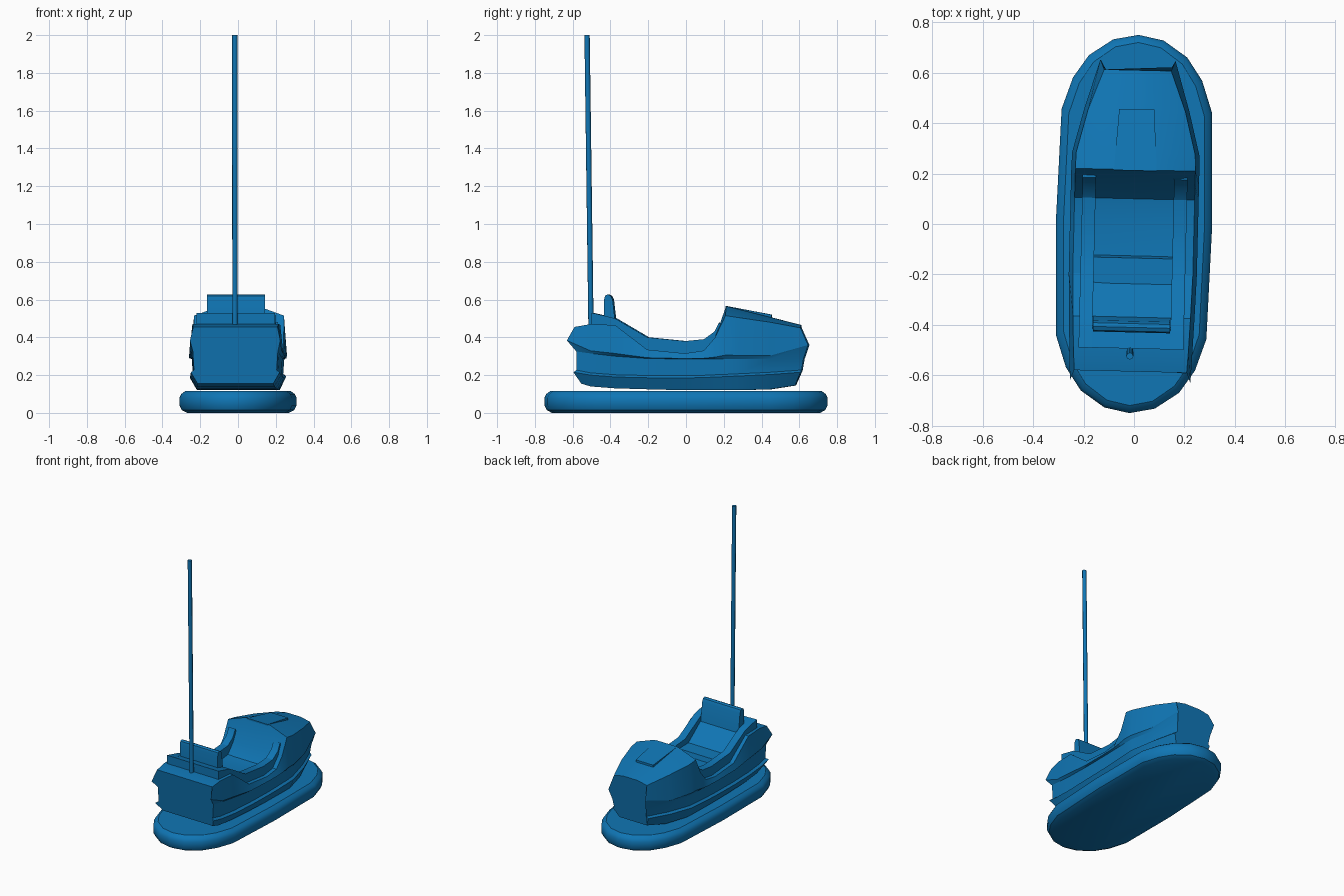
import bpy, bmesh, math
from mathutils import Matrix, Vector

cube = bpy.data.objects.get("Cube")
if cube:
    bpy.data.objects.remove(cube)

BLUE = (0.005, 0.18, 0.46, 1)
mat = bpy.data.materials.new("blue_paint")
mat.use_nodes = True
mat.diffuse_color = BLUE
mat.node_tree.nodes["Principled BSDF"].inputs["Base Color"].default_value = BLUE

# The whole vehicle is turned very slightly about its vertical axis
YAW = Matrix.Rotation(math.radians(-1.4), 4, 'Z')


def finish(name, bm, angle=30):
    bmesh.ops.transform(bm, matrix=YAW, verts=bm.verts)
    bmesh.ops.recalc_face_normals(bm, faces=bm.faces)
    mesh = bpy.data.meshes.new(name)
    bm.to_mesh(mesh)
    bm.free()
    mesh.materials.append(mat)
    mesh.shade_smooth()
    mesh.set_sharp_from_angle(angle=math.radians(angle))
    ob = bpy.data.objects.new(name, mesh)
    bpy.context.collection.objects.link(ob)
    return ob


def loft(name, rings, closed=True, angle=30):
    """Skin a list of equal-length rings and cap both ends."""
    bm = bmesh.new()
    rows = [[bm.verts.new(p) for p in ring] for ring in rings]
    n = len(rows[0])
    for a, b in zip(rows, rows[1:]):
        for i in range(n):
            j = (i + 1) % n
            bm.faces.new((a[i], a[j], b[j], b[i]))
    bm.faces.new(rows[0])
    bm.faces.new(rows[-1])
    return finish(name, bm, angle)


def prism(name, profile, x0, x1, front_scale=1):
    """Extrude a side profile of (y, z) points across x."""
    ymax = max(y for y, z in profile)
    def side(x):
        return [(x * (front_scale if y == ymax else 1), y, z) for y, z in profile]
    return loft(name, [side(x0), side(x1)])


# Rubber bumper: rounded outline stacked at several insets
quarter = [(0.31, 0), (0.298, 0.45), (0.256, 0.575), (0.195, 0.665), (0.1, 0.73), (0, 0.75)]
half = quarter + [(-x, y) for x, y in quarter[-2::-1]]
outline = half + [(-x, -y) for x, y in half[1:-1]]
rings = []
for inset, z in [(0.04, 0), (0.012, 0.015), (0, 0.04), (0, 0.08), (0.01, 0.1), (0.03, 0.115)]:
    rings.append([(x * (1 - inset / 0.31), y * (1 - inset / 0.75), z) for x, y in outline])
loft("bumper", rings, angle=35)

# Body shell: stations of y, half width, then heights of the
# underside, lower ridge, upper ridge, top edge and top centre
stations = [
    (-0.59, 0.235, 0.155, 0.215, 0.325, 0.455, 0.455),
    (-0.5, 0.24, 0.14, 0.2, 0.315, 0.47, 0.47),
    (-0.37, 0.245, 0.13, 0.19, 0.3, 0.465, 0.465),
    (-0.2, 0.25, 0.125, 0.186, 0.288, 0.335, 0.33),
    (0, 0.25, 0.12, 0.185, 0.285, 0.315, 0.31),
    (0.1, 0.25, 0.12, 0.187, 0.285, 0.33, 0.325),
    (0.16, 0.25, 0.12, 0.19, 0.285, 0.4, 0.4),
    (0.215, 0.25, 0.12, 0.192, 0.285, 0.515, 0.565),
    (0.28, 0.248, 0.12, 0.195, 0.285, 0.505, 0.549),
    (0.45, 0.205, 0.125, 0.203, 0.285, 0.48, 0.506),
    (0.61, 0.145, 0.145, 0.215, 0.285, 0.45, 0.465),
]
# Offsets at the tail and nose give each row its own overhang
tail = (0.04, 0, 0.015, 0.015, -0.035, 0.005, 0.005)
nose = (-0.03, 0, 0.005, 0.015, 0.04, 0, 0)
rings = []
for k, (y, w, under, low, high, edge, centre) in enumerate(stations):
    shift = tail if k == 0 else nose if k == len(stations) - 1 else [0] * 7
    lip = high + 0.45 * (edge - high)
    row = [(w - 0.035, under), (w, low), (w - 0.016, low + 0.012), (w - 0.01, high),
           (w + 0.004, high + 0.2 * (lip - high) if not any(shift) else lip),
           (w - 0.012, edge), (0.1 * w / 0.25, centre)]
    pts = [(x, y + s, z) for (x, z), s in zip(row, shift)]
    rings.append(pts + [(-x, py, z) for x, py, z in reversed(pts)])
loft("body_shell", rings, angle=20)

# Hood slab
prism("hood_slab", [(0.212, 0.54), (0.212, 0.566), (0.455, 0.52), (0.455, 0.47)],
      -0.085, 0.085, 0.82)

# Cockpit side rails following the sill
rail = [(0.18, 0.48), (0.155, 0.43), (0.1, 0.39), (0, 0.38), (-0.2, 0.4), (-0.37, 0.5),
        (-0.43, 0.515), (-0.495, 0.53), (-0.495, 0.44), (-0.36, 0.43), (-0.2, 0.31),
        (0, 0.29), (0.1, 0.3), (0.2, 0.45)]
for name, s in (("left_rail", 1), ("right_rail", -1)):
    prism(name, rail, 0.155 * s, 0.208 * s)

# Rear deck behind the seat
prism("rear_deck", [(-0.494, 0.44), (-0.494, 0.529), (-0.42, 0.513), (-0.4, 0.44)], -0.157, 0.157)

# Seat cushion and backrest
prism("seat_cushion", [(-0.12, 0.3), (-0.135, 0.355), (-0.36, 0.365), (-0.4, 0.31)], -0.157, 0.157)
back = [(-0.355, 0.34), (-0.385, 0.6), (-0.395, 0.62), (-0.41, 0.627), (-0.425, 0.62),
        (-0.43, 0.6), (-0.43, 0.4)]
prism("seat_back", back, -0.153, 0.153)

# Rear power pole, leaning back slightly
rings = []
for y, z in ((-0.503, 0.44), (-0.524, 2)):
    rings.append([(-0.004 + 0.014 * math.cos(a), y + 0.014 * math.sin(a), z)
                  for a in (math.tau * i / 8 for i in range(8))])
loft("power_pole", rings, angle=50)
